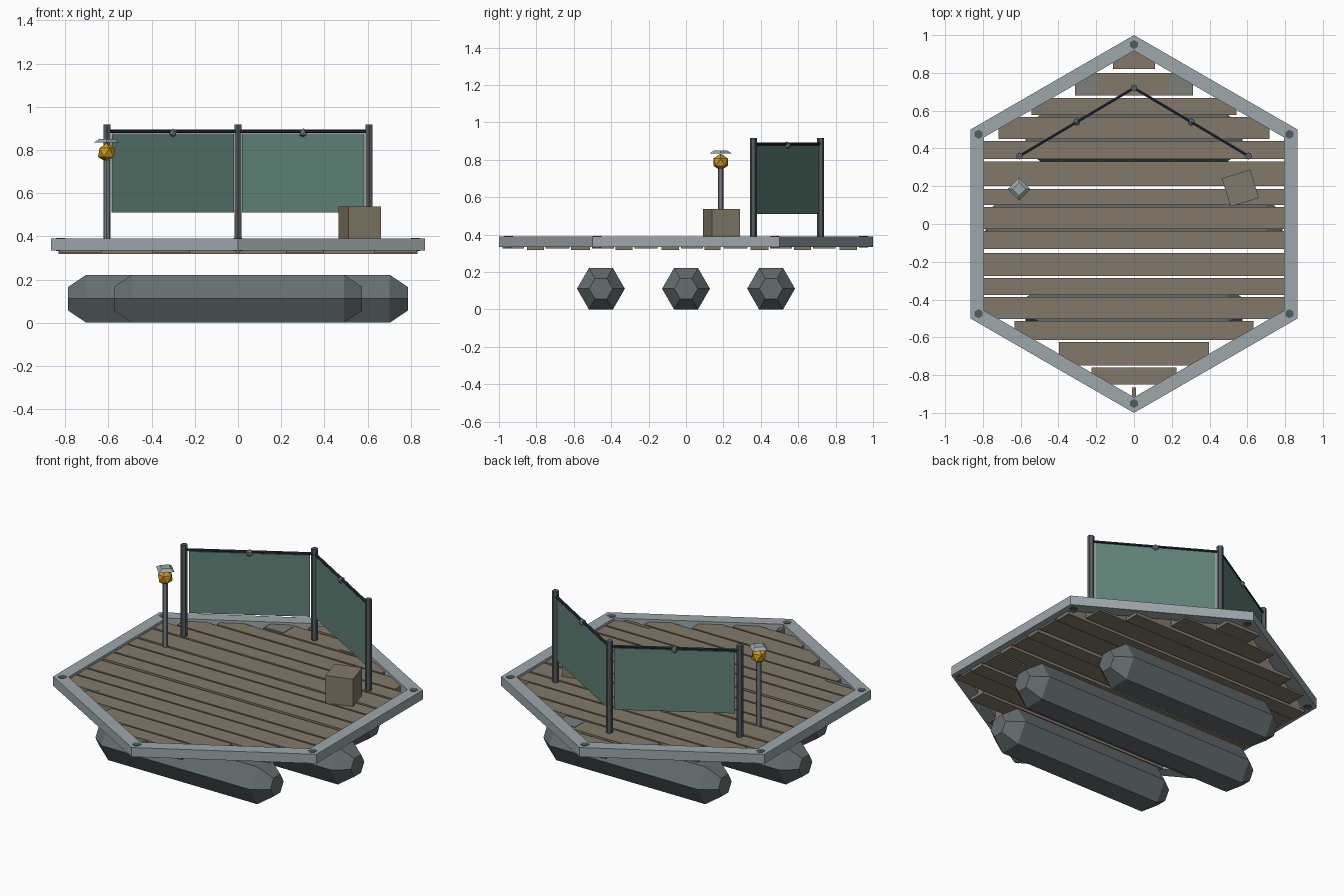
import bpy, bmesh, math
from mathutils import Vector, Matrix

if "Cube" in bpy.data.objects:
    bpy.data.objects.remove(bpy.data.objects["Cube"])


def material(name, rgb):
    m = bpy.data.materials.new(name)
    m.diffuse_color = (*rgb, 1)
    m.use_nodes = True
    m.node_tree.nodes["Principled BSDF"].inputs["Base Color"].default_value = m.diffuse_color
    return m


GREY = material("pale_metal", (0.34, 0.39, 0.41))
WOOD = material("weathered_wood", (0.225, 0.19, 0.142))
SLATE = material("dark_slate", (0.09, 0.105, 0.115))
FLOAT = material("float_grey", (0.13, 0.155, 0.16))
CLOTH = material("green_cloth", (0.118, 0.225, 0.185))
ROPE = material("navy_rope", (0.018, 0.028, 0.045))
GOLD = material("amber", (0.6, 0.3, 0.015))
POLE = material("mid_metal", (0.2, 0.23, 0.25))
WORN = material("worn_grey", (0.20, 0.21, 0.20))


def finish(bm, name, mat):
    bmesh.ops.recalc_face_normals(bm, faces=bm.faces)
    me = bpy.data.meshes.new(name)
    bm.to_mesh(me)
    bm.free()
    me.materials.append(mat)
    ob = bpy.data.objects.new(name, me)
    bpy.context.collection.objects.link(ob)
    return ob


def box(name, center, size, mat, angle=0):
    bm = bmesh.new()
    bmesh.ops.create_cube(bm, size=1, matrix=Matrix.Translation(center)
                          @ Matrix.Rotation(angle, 4, 'Z') @ Matrix.Diagonal((*size, 1)))
    return finish(bm, name, mat)


def rod(name, a, b, r, mat, sides=6, r2=None):
    a, b = Vector(a), Vector(b)
    bm = bmesh.new()
    q = (b - a).to_track_quat('Z', 'Y').to_matrix().to_4x4()
    bmesh.ops.create_cone(bm, cap_ends=True, segments=sides, radius1=r,
                          radius2=r if r2 is None else r2, depth=(b - a).length,
                          matrix=Matrix.Translation((a + b) / 2) @ q)
    return finish(bm, name, mat)


def ball(name, center, r, mat):
    bm = bmesh.new()
    bmesh.ops.create_icosphere(bm, subdivisions=1, radius=r, matrix=Matrix.Translation(center))
    return finish(bm, name, mat)


def loft(name, rings, mat, closed=False):
    """Skin a list of equal-sized point rings, capping them or closing the loop."""
    bm = bmesh.new()
    vs = [[bm.verts.new(p) for p in ring] for ring in rings]
    n = len(vs[0])
    for k in range(len(vs) if closed else len(vs) - 1):
        p, q = vs[k], vs[(k + 1) % len(vs)]
        for i in range(n):
            bm.faces.new((p[i], p[(i + 1) % n], q[(i + 1) % n], q[i]))
    if not closed:
        bm.faces.new(vs[0])
        bm.faces.new(vs[-1])
    return finish(bm, name, mat)


HEX = [math.radians(30 + 60 * i) for i in range(6)]
TOP, DECK, LOW = 0.39, 0.375, 0.335

# hexagonal deck frame with corner bolts
loft("deck_frame", [[(r * math.cos(a), r * math.sin(a), z) for a in HEX]
                    for r, z in ((1, LOW), (1, TOP), (0.917, TOP), (0.917, LOW))],
     GREY, closed=True)
for a in HEX:
    x, y = 0.95 * math.cos(a), 0.95 * math.sin(a)
    rod("corner_bolt", (x, y, LOW - 0.003), (x, y, TOP + 0.002), 0.024, SLATE)

# deck planks, trimmed to the hexagon (near and far edge of each)
planks = [(.82, .915), (.68, .80), (.577, .667), (.45, .566), (.344, .44), (.20, .33),
          (.10, .185), (-.026, .09), (-.132, -.037), (-.275, -.153), (-.376, -.286),
          (-.503, -.386), (-.614, -.513), (-.75, -.624), (-.85, -.76), (-.98, -.865)]
for i, (y0, y1) in enumerate(planks):
    edge = max(abs(y0), abs(y1))
    half = min(0.83, max(0.01, (1 - edge) * math.sqrt(3) - 0.035))
    low = 0.317 + 0.008 * (i % 2)
    box("deck_plank", (0, (y0 + y1) / 2, (low + DECK) / 2),
        (2 * half, y1 - y0, DECK - low), WOOD)

# worn patches on plank ends
for s in (-1, 1):
    box("worn_patch", (s * 0.245, 0.735, DECK), (0.12, 0.09, 0.005), WORN)
    box("worn_patch", (s * 0.68, -0.492, DECK), (0.2, 0.02, 0.005), WORN)

# three faceted floats
for y, half in ((-0.455, 0.575), (0, 0.787), (0.455, 0.575)):
    rings = []
    for x, r in ((-half, .063), (-half + .085, .128), (half - .085, .128), (half, .063)):
        rings.append([(x, y + r * math.cos(k * math.pi / 3),
                       0.111 + r * math.sin(k * math.pi / 3)) for k in range(6)])
    loft("float", rings, FLOAT)

# screen posts, ropes, cloth panels and knots
posts = [(-0.606, 0.36), (0, 0.72), (0.606, 0.36)]
for x, y in posts:
    rod("screen_post", (x, y, 0.34), (x, y, 0.917), 0.019, SLATE)
for (x0, y0), (x1, y1) in zip(posts, posts[1:]):
    mx, my = (x0 + x1) / 2, (y0 + y1) / 2
    length, ang = math.hypot(x1 - x0, y1 - y0), math.atan2(y1 - y0, x1 - x0)
    rod("screen_rope", (x0, y0, 0.886), (x1, y1, 0.886), 0.008, ROPE)
    box("screen_cloth", (mx, my, 0.694), (length - 0.05, 0.008, 0.366), CLOTH, ang)
    ball("rope_knot", (mx, my, 0.878), 0.021, POLE)

# lantern on a pole with a four-sided cap
lx, ly = -0.608, 0.185
rod("lantern_pole", (lx, ly, 0.34), (lx, ly, 0.77), 0.015, POLE)
ball("lantern", (lx, ly, 0.788), 0.045, GOLD)
rod("lantern_cap", (lx, ly, 0.834), (lx, ly, 0.85), 0.06, GREY, 4, 0.035)

# crate
box("crate", (0.563, 0.19, 0.456), (0.157, 0.157, 0.164), WOOD, math.radians(17))
